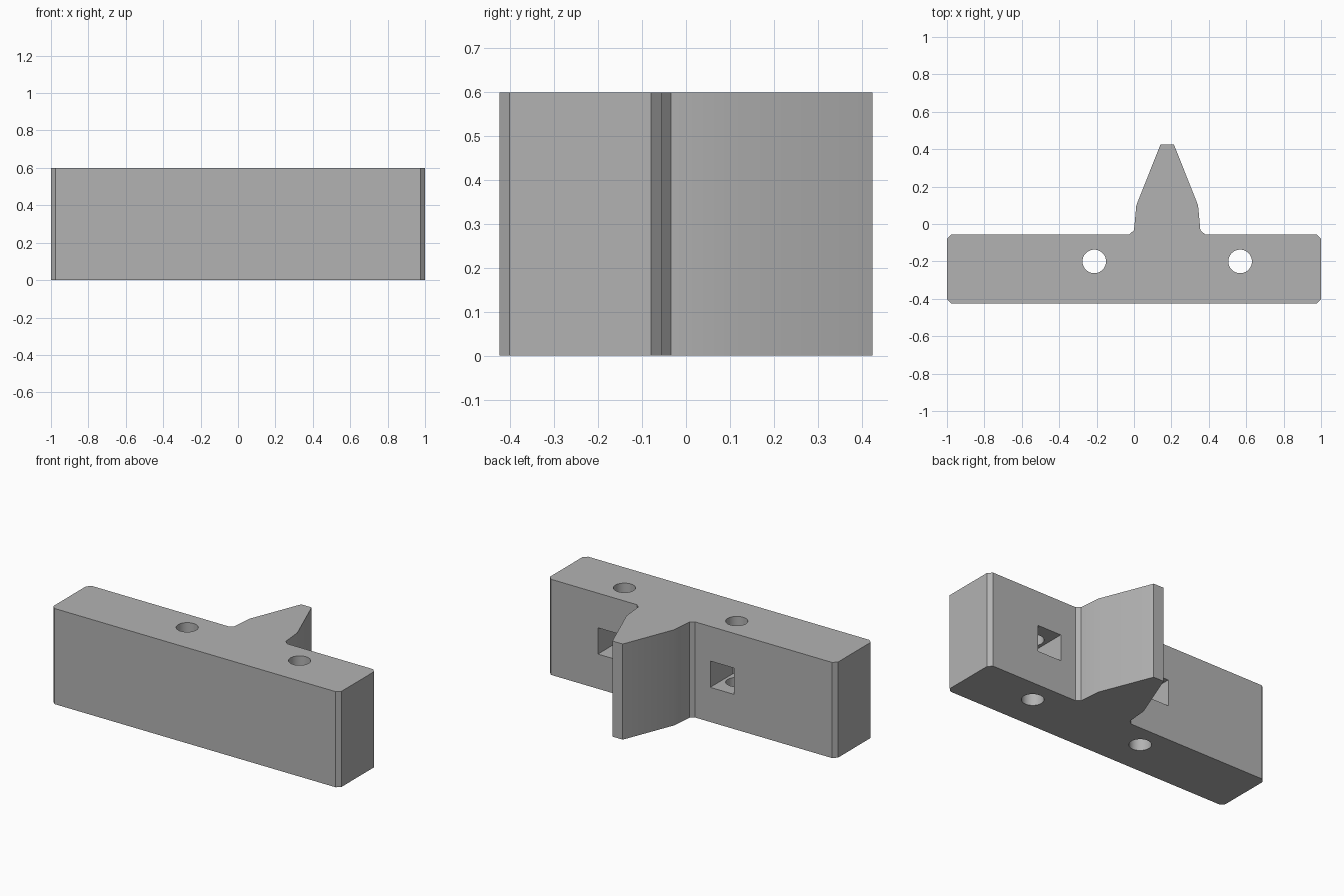
import bpy
import bmesh
import math

HEIGHT = 0.60
AXIS_X = 0.1775      # symmetry line of the spike and the holes
HOLE_OFFSET = 0.39
HOLE_Y = -0.20
BACK_Y = -0.055
POCKET = 0.165       # square pocket side

cube = bpy.data.objects.get("Cube")
if cube:
    bpy.data.objects.remove(cube, do_unlink=True)

grey = bpy.data.materials.new("plain grey")
grey.use_nodes = True
colour = (0.45, 0.45, 0.45, 1)
grey.diffuse_color = colour
grey.node_tree.nodes["Principled BSDF"].inputs["Base Color"].default_value = colour


def add_object(name, bm):
    bmesh.ops.recalc_face_normals(bm, faces=bm.faces)
    mesh = bpy.data.meshes.new(name)
    bm.to_mesh(mesh)
    bm.free()
    mesh.materials.append(grey)
    obj = bpy.data.objects.new(name, mesh)
    bpy.context.collection.objects.link(obj)
    return obj


def prism(name, outline, z0, z1):
    bm = bmesh.new()
    face = bm.faces.new([bm.verts.new((x, y, z0)) for x, y in outline])
    top = bmesh.ops.extrude_face_region(bm, geom=[face])["geom"]
    bmesh.ops.translate(bm, vec=(0, 0, z1 - z0),
                        verts=[v for v in top if isinstance(v, bmesh.types.BMVert)])
    return add_object(name, bm)


# Outline: chamfered bar with a tapering spike on its back
half_spike = [(0.2025, BACK_Y), (0.1775, -0.034), (0.165, 0.10), (0.036, 0.425)]
spike = [(AXIS_X + w, y) for w, y in half_spike]
spike += [(AXIS_X - w, y) for w, y in reversed(half_spike)]
half_bar = [(0.976, -0.425), (1.0, -0.402), (1.0, -0.08), (0.976, BACK_Y)]
outline = half_bar + spike + [(-x, y) for x, y in reversed(half_bar)]
body = prism("spiked_bar", outline, 0, HEIGHT)

# Bolt holes through the height, each crossed by a square pocket from the back
for side, label in ((-1, "right"), (1, "left")):
    x = AXIS_X + side * HOLE_OFFSET
    circle = [(x + 0.063 * math.cos(math.tau * i / 48),
               HOLE_Y + 0.063 * math.sin(math.tau * i / 48)) for i in range(48)]
    h = POCKET / 2
    square = [(x - h, HOLE_Y - h), (x + h, HOLE_Y - h), (x + h, 0), (x - h, 0)]
    # the left pocket stays clear of the spike because the cutter ends at y = 0
    cutters = [prism(label + "_hole_cutter", circle, -0.1, HEIGHT + 0.1),
               prism(label + "_pocket_cutter", square, HEIGHT / 2 - h, HEIGHT / 2 + h)]
    for cutter in cutters:
        cutter.hide_render = True
        cutter.hide_viewport = True
        cut = body.modifiers.new(cutter.name, "BOOLEAN")
        cut.operation = "DIFFERENCE"
        cut.solver = "EXACT"
        cut.object = cutter

# Bake the cuts and drop the cutters
bpy.context.view_layer.update()
evaluated = body.evaluated_get(bpy.context.evaluated_depsgraph_get())
baked = bpy.data.meshes.new_from_object(evaluated)
body.modifiers.clear()
body.data = baked
for obj in [o for o in bpy.data.objects if o.name.endswith("_cutter")]:
    bpy.data.objects.remove(obj, do_unlink=True)

# Smooth shading on the hole walls and spike flanks, crisp edges elsewhere
bpy.ops.object.select_all(action="DESELECT")
body.select_set(True)
bpy.context.view_layer.objects.active = body
bpy.ops.object.shade_smooth_by_angle(angle=math.radians(30))
